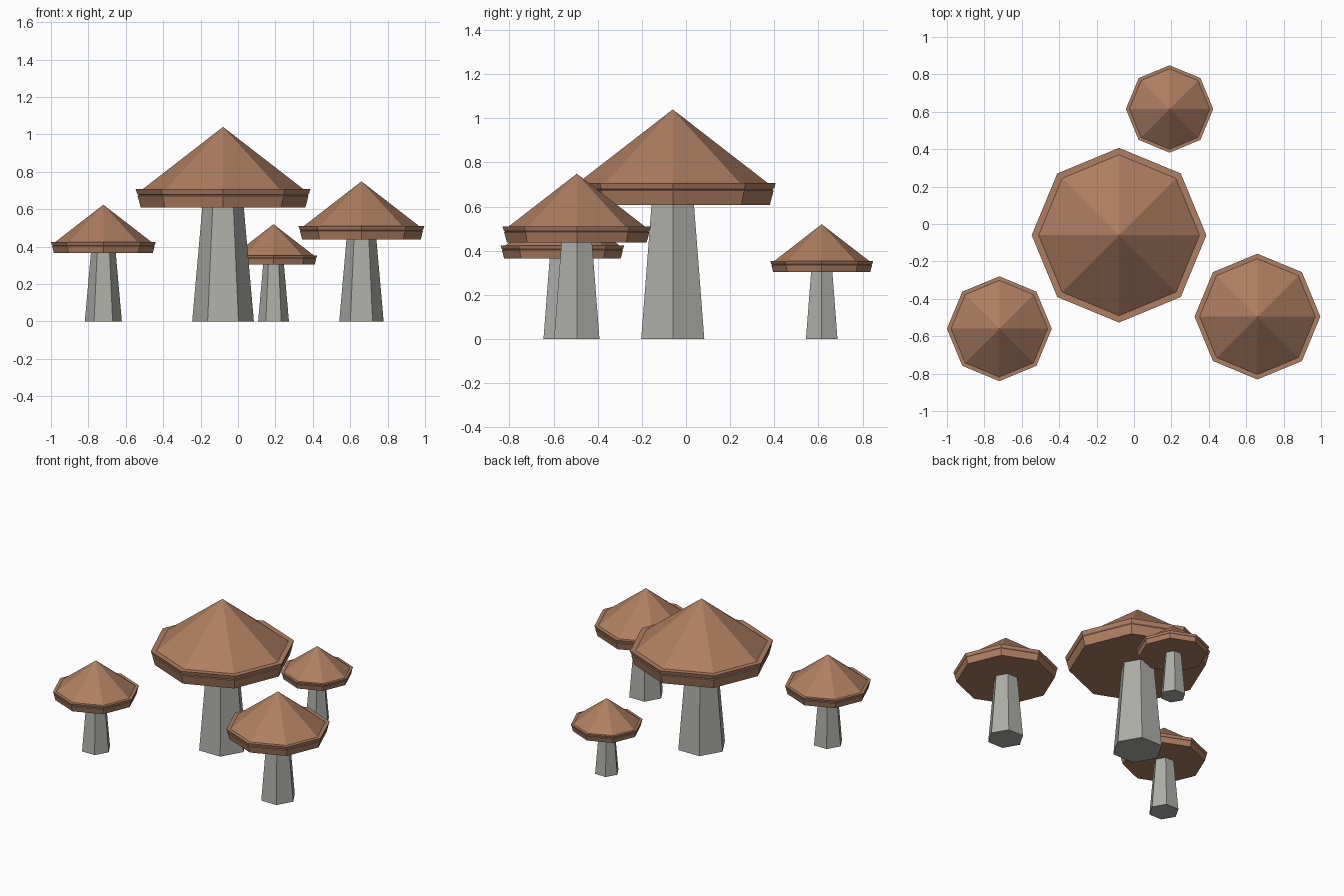
import bpy, bmesh
from math import cos, sin, tau

cube = bpy.data.objects.get("Cube")
if cube:
    bpy.data.objects.remove(cube, do_unlink=True)


def make_material(name, rgb):
    mat = bpy.data.materials.new(name)
    mat.use_nodes = True
    colour = (*rgb, 1.0)
    mat.diffuse_color = colour
    mat.node_tree.nodes["Principled BSDF"].inputs["Base Color"].default_value = colour
    return mat


def lathe(name, sides, profile, location, scale, mat):
    """Flat-sided closed solid from (radius, height) rings, listed bottom to top."""
    bm = bmesh.new()
    rings = []
    for r, z in profile:
        if r == 0:
            rings.append([bm.verts.new((0, 0, z))] * sides)
        else:
            rings.append([bm.verts.new((r * cos(tau * i / sides), r * sin(tau * i / sides), z))
                          for i in range(sides)])
    for low, high in zip(rings, rings[1:]):
        for i in range(sides):
            j = (i + 1) % sides
            corners = [low[i], low[j], high[j], high[i]]
            bm.faces.new(list(dict.fromkeys(corners)))
    for ring in (rings[0], rings[-1]):
        if len(set(ring)) == sides:
            bm.faces.new(ring)
    bmesh.ops.recalc_face_normals(bm, faces=bm.faces)
    mesh = bpy.data.meshes.new(name)
    bm.to_mesh(mesh)
    bm.free()
    mesh.materials.append(mat)
    obj = bpy.data.objects.new(name, mesh)
    obj.location = location
    obj.scale = (scale,) * 3
    bpy.context.collection.objects.link(obj)
    return obj


cap_brown = make_material("cap_brown", (0.42, 0.21, 0.12))
stem_grey = make_material("stem_grey", (0.42, 0.42, 0.39))

# Tapered stem; cap with a flared rim, thin groove, flat lip and pointed top
STEM = [(0.165, 0), (0.111, 0.61)]
CAP = [(0.44, 0.608), (0.457, 0.672), (0.451, 0.676), (0.459, 0.682),
       (0.467, 0.707), (0.43, 0.707), (0, 1.04)]

# Same mushroom at four sizes: x, y, scale
MUSHROOMS = {
    "large": (-0.08, -0.06, 1.0),
    "medium": (0.66, -0.495, 0.72),
    "small": (-0.72, -0.56, 0.60),
    "tiny": (0.19, 0.615, 0.50),
}
for size, (x, y, scale) in MUSHROOMS.items():
    lathe(size + "_stem", 6, STEM, (x, y, 0), scale, stem_grey)
    lathe(size + "_cap", 8, CAP, (x, y, 0), scale, cap_brown)
